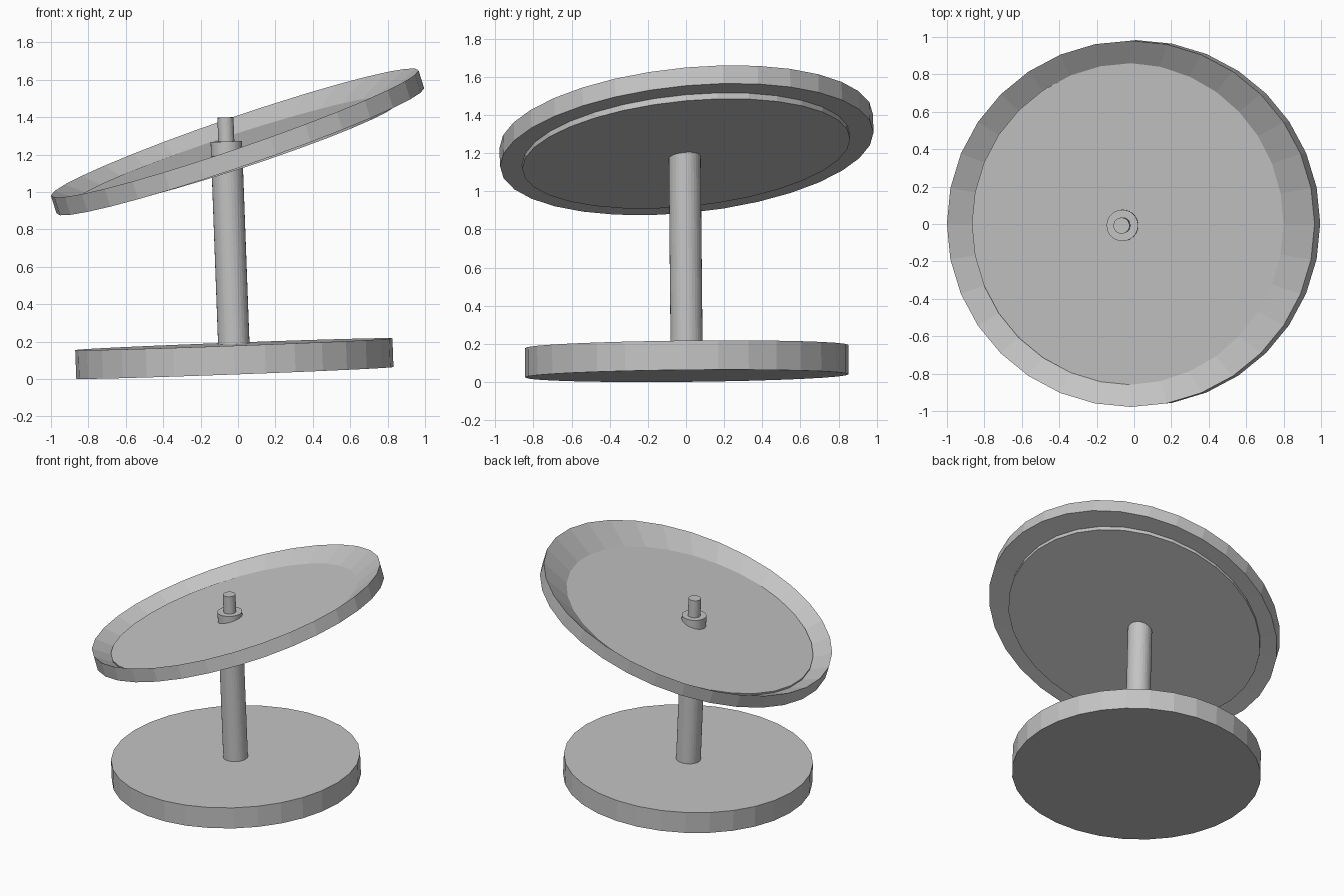
import bpy
import bmesh
import math

if "Cube" in bpy.data.objects:
    bpy.data.objects.remove(bpy.data.objects["Cube"])

SIDES = 32
grey = bpy.data.materials.new("light_grey")
grey.diffuse_color = (0.55, 0.55, 0.55, 1)
grey.use_nodes = True
grey.node_tree.nodes["Principled BSDF"].inputs["Base Color"].default_value = grey.diffuse_color


def loft(name, rings, closed=False):
    """Skin tilted oval rings: (centre, x radius, y radius, x slope, y slope)."""
    bm = bmesh.new()
    loops = []
    for (cx, cy, cz), rx, ry, sx, sy in rings:
        loop = []
        for i in range(SIDES):
            t = 2 * math.pi * i / SIDES
            x, y = rx * math.cos(t), ry * math.sin(t)
            loop.append(bm.verts.new((cx + x, cy + y, cz + sx * x + sy * y)))
        loops.append(loop)
    pairs = list(zip(loops, loops[1:]))
    if closed:
        pairs.append((loops[-1], loops[0]))
    else:
        bm.faces.new(loops[0][::-1])
        bm.faces.new(loops[-1])
    for low, high in pairs:
        for i in range(SIDES):
            j = (i + 1) % SIDES
            bm.faces.new((low[i], low[j], high[j], high[i]))
    bmesh.ops.recalc_face_normals(bm, faces=bm.faces[:])
    mesh = bpy.data.meshes.new(name)
    bm.to_mesh(mesh)
    bm.free()
    mesh.materials.append(grey)
    obj = bpy.data.objects.new(name, mesh)
    bpy.context.collection.objects.link(obj)
    return obj


# The base and post lean together
LEAN = (0.037, 0.01)


def axis(z):
    return (-0.023 - LEAN[0] * (z - 0.2), 0.003 - LEAN[1] * (z - 0.2), z)


def upright(name, z0, z1, r):
    return loft(name, [(axis(z), r, r, *LEAN) for z in (z0, z1)])


# Round base, central post and thin pin on top
upright("base", 0.0325, 0.186, 0.848)
upright("post", 0.15, 1.27, 0.084)
upright("pin", 1.26, 1.398, 0.043)

# Steeply tilted tray rim with a sloping inner wall
TILT = (0.34, 0.09)
loft("tray_rim", [
    ((0.0125, 0.004, 1.22), 0.983, 0.979, *TILT),
    ((-0.0175, 0.001, 1.315), 0.983, 0.979, *TILT),
    ((-0.025, 0.0, 1.212), 0.815, 0.835, *TILT),
], closed=True)

# Tray floor, a disc with slightly less tilt
FLOOR = (0.325, 0.09)
loft("tray_floor", [
    ((0.0, 0.001, 1.197), 0.855, 0.86, *FLOOR),
    ((-0.012, 0.0, 1.234), 0.855, 0.86, *FLOOR),
])
